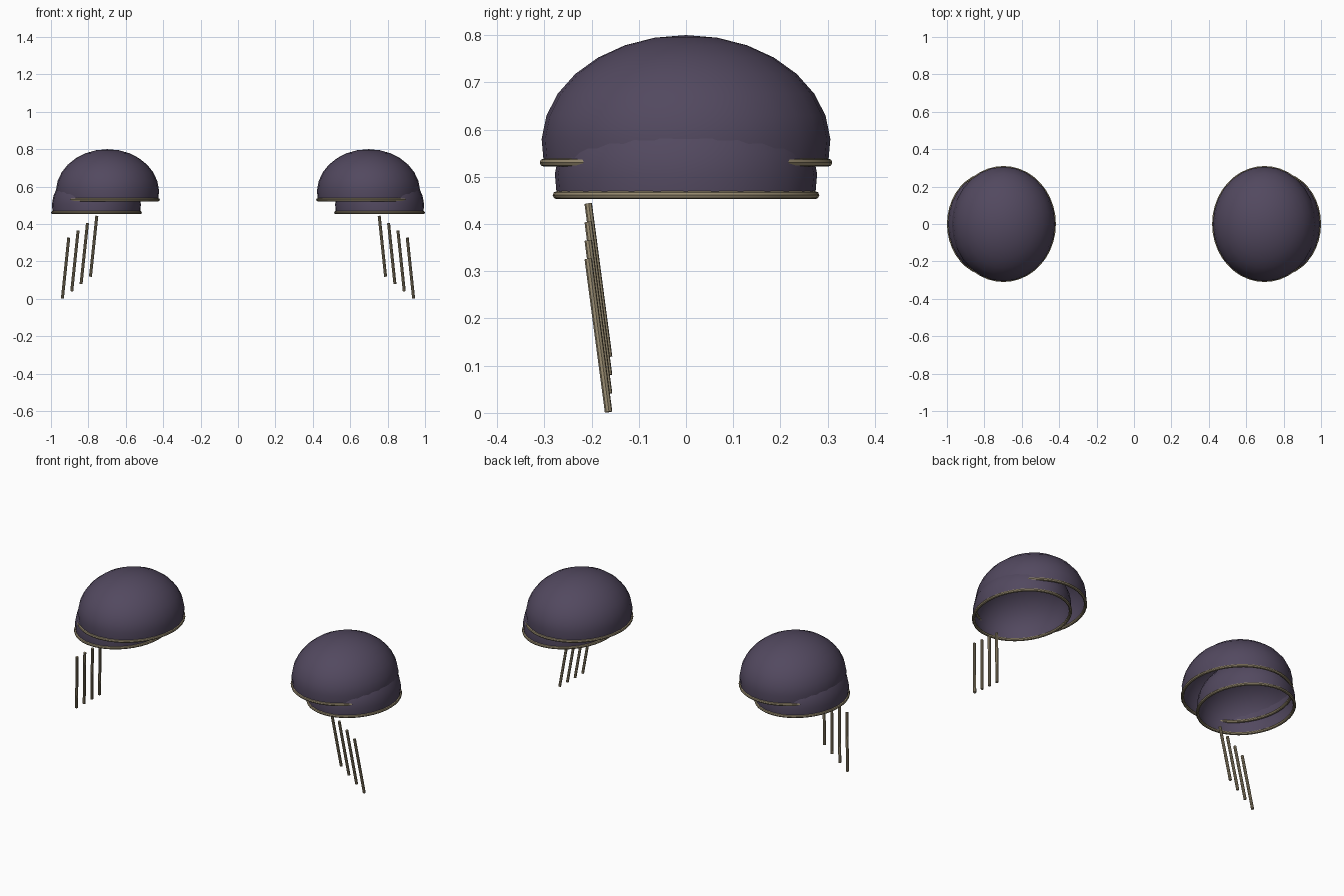
import bpy, bmesh, math
from mathutils import Vector

if "Cube" in bpy.data.objects:
    bpy.data.objects.remove(bpy.data.objects["Cube"])


def material(name, rgb):
    m = bpy.data.materials.new(name)
    m.diffuse_color = (*rgb, 1)
    m.use_nodes = True
    m.node_tree.nodes["Principled BSDF"].inputs["Base Color"].default_value = m.diffuse_color
    return m


PURPLE = material("dusky purple", (0.085, 0.066, 0.115))
BRASS = material("dull brass", (0.31, 0.255, 0.16))
SWEEP = math.radians(100)   # domes curl slightly under past the equator


def finish(name, bm, mat):
    bmesh.ops.recalc_face_normals(bm, faces=bm.faces)
    me = bpy.data.meshes.new(name)
    bm.to_mesh(me)
    bm.free()
    me.materials.append(mat)
    ob = bpy.data.objects.new(name, me)
    bpy.context.collection.objects.link(ob)
    bpy.ops.object.select_all(action='DESELECT')
    ob.select_set(True)
    bpy.context.view_layer.objects.active = ob
    bpy.ops.object.shade_smooth_by_angle(angle=math.radians(40))
    return ob


def dome(name, c, r, segs=28, rings=8):
    """Open ellipsoid shell from the pole down to SWEEP."""
    bm = bmesh.new()
    pole = bm.verts.new((c[0], c[1], c[2] + r[2]))
    loops = []
    for i in range(1, rings + 1):
        t = SWEEP * i / rings
        loops.append([bm.verts.new((
            c[0] + r[0] * math.sin(t) * math.cos(a),
            c[1] + r[1] * math.sin(t) * math.sin(a),
            c[2] + r[2] * math.cos(t)))
            for a in (2 * math.pi * k / segs for k in range(segs))])
    for k in range(segs):
        n = (k + 1) % segs
        bm.faces.new((pole, loops[0][k], loops[0][n]))
        for up, lo in zip(loops, loops[1:]):
            bm.faces.new((up[k], lo[k], lo[n], up[n]))
    finish(name, bm, PURPLE)


def rim(name, c, r, tube=0.0085, segs=40, sides=8):
    """Round bead along the open edge of a dome."""
    z = c[2] + r[2] * math.cos(SWEEP)
    rx, ry = r[0] * math.sin(SWEEP), r[1] * math.sin(SWEEP)
    bm = bmesh.new()
    rows = []
    for k in range(segs):
        a = 2 * math.pi * k / segs
        row = []
        for j in range(sides):
            b = 2 * math.pi * j / sides
            d = tube * math.cos(b)
            row.append(bm.verts.new((c[0] + (rx + d) * math.cos(a),
                                     c[1] + (ry + d) * math.sin(a),
                                     z + tube * math.sin(b))))
        rows.append(row)
    for k in range(segs):
        p, q = rows[k], rows[(k + 1) % segs]
        for j in range(sides):
            n = (j + 1) % sides
            bm.faces.new((p[j], q[j], q[n], p[n]))
    finish(name, bm, BRASS)


def rod(name, top, bottom, radius=0.008):
    """Capped cylinder between two points."""
    a, b = Vector(top), Vector(bottom)
    bm = bmesh.new()
    bmesh.ops.create_cone(bm, cap_ends=True, segments=8, radius1=radius,
                          radius2=radius, depth=(a - b).length)
    ob = finish(name, bm, BRASS)
    ob.location = (a + b) / 2
    ob.rotation_euler = (a - b).to_track_quat('Z', 'Y').to_euler()


for side, s in (("left", -1), ("right", 1)):
    # Two overlapping shoulder plates, the lower one set further out
    plates = (("upper", (s * 0.698, 0, 0.57), (0.276, 0.306, 0.23)),
              ("lower", (s * 0.757, 0, 0.497), (0.238, 0.278, 0.207)))
    for level, c, r in plates:
        dome(f"{level}_dome_{side}", c, r)
        rim(f"{level}_rim_{side}", c, r)
    # Hanging rods, stepping down towards the outside
    for i in range(4):
        x, drop = 0.755 + 0.05 * i, 0.039 * i
        rod(f"hanging_rod_{i + 1}_{side}",
            (s * x, -0.207, 0.443 - drop),
            (s * (x + 0.034), -0.164, 0.119 - drop))
